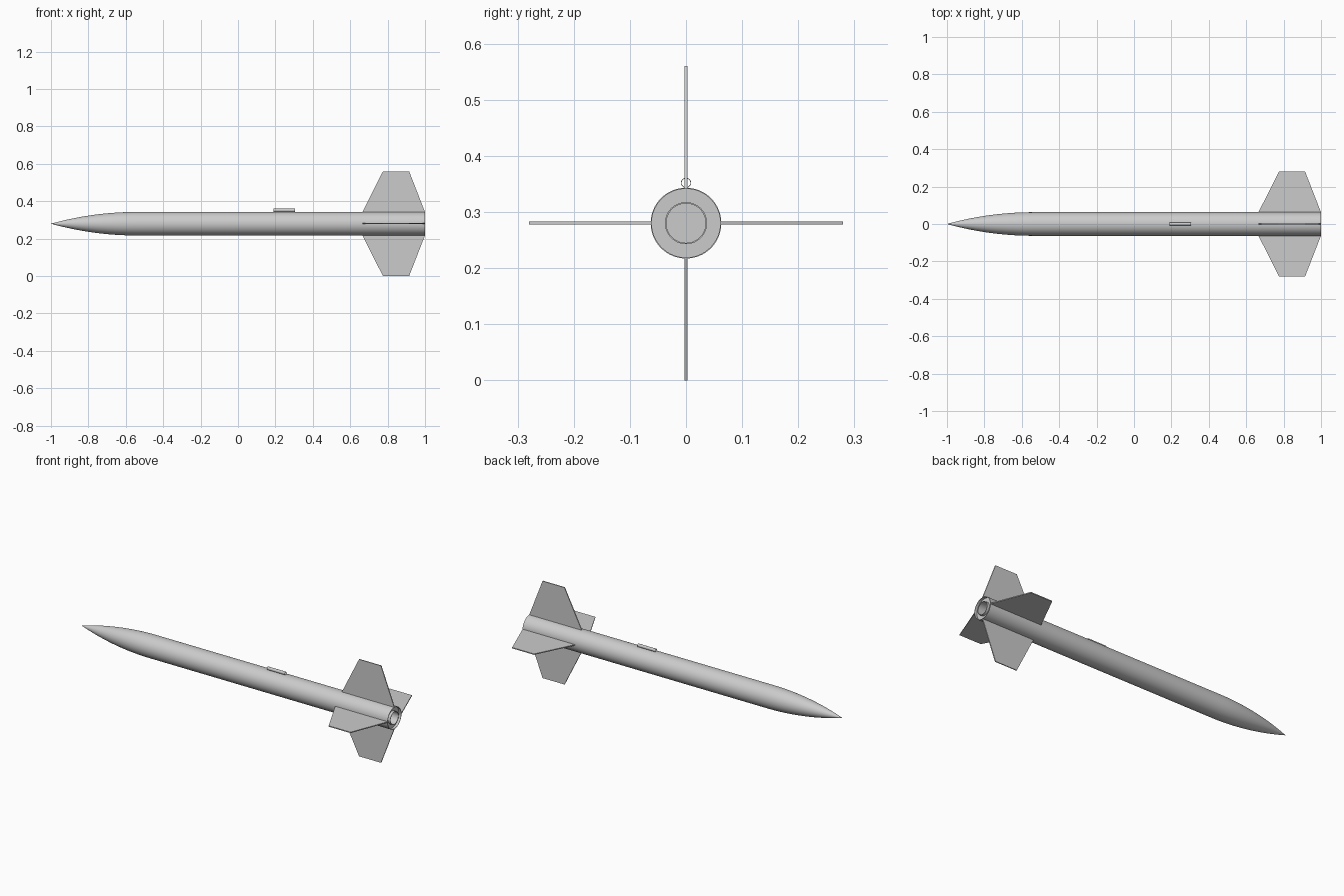
import bpy, bmesh, math
from mathutils import Matrix

if "Cube" in bpy.data.objects:
    bpy.data.objects.remove(bpy.data.objects["Cube"])

AXIS_Z = 0.28
R = 0.063
SEGS = 64


def make_object(name, bm, smooth=False):
    bmesh.ops.recalc_face_normals(bm, faces=bm.faces[:])
    mesh = bpy.data.meshes.new(name)
    bm.to_mesh(mesh)
    bm.free()
    obj = bpy.data.objects.new(name, mesh)
    bpy.context.collection.objects.link(obj)
    if smooth:
        bpy.ops.object.select_all(action='DESELECT')
        bpy.context.view_layer.objects.active = obj
        obj.select_set(True)
        bpy.ops.object.shade_smooth_by_angle(angle=math.radians(30))
    return obj


def lathe(name, profile, z=AXIS_Z, segs=SEGS, closed=False):
    """Revolve (x, radius) points around the x axis at height z."""
    bm = bmesh.new()
    verts = [bm.verts.new((x, 0, r)) for x, r in profile]
    edges = [bm.edges.new(p) for p in zip(verts, verts[1:])]
    if closed:
        edges.append(bm.edges.new((verts[-1], verts[0])))
    bmesh.ops.spin(bm, geom=verts + edges, cent=(0, 0, 0), axis=(1, 0, 0),
                   angle=math.tau, steps=segs, use_duplicate=False)
    bmesh.ops.remove_doubles(bm, verts=bm.verts[:], dist=1e-5)
    bmesh.ops.translate(bm, verts=bm.verts[:], vec=(0, 0, z))
    return make_object(name, bm, smooth=True)


def tube(name, x0, x1, outer, inner, **kw):
    return lathe(name, [(x0, outer), (x1, outer), (x1, inner), (x0, inner)],
                 closed=True, **kw)


# Nose cone: tangent ogive
L = 0.46
rho = (R * R + L * L) / (2 * R)
ogive = []
for i in range(25):
    d = L * i / 24
    ogive.append((-1 + d, math.sqrt(rho ** 2 - (L - d) ** 2) + R - rho))
ogive[0] = (-1, 0)
lathe("nose_cone", ogive + [(-1 + L, 0)])

# Main airframe, and the motor mount recessed in its tail
tube("body_tube", -1 + L, 1.0, R, R - 0.002)
tube("centering_ring", 0.975, 0.985, R - 0.002, 0.0375)
tube("motor_tube", 0.665, 1.0, 0.0375, 0.035)
lathe("motor_block", [(0.665, 0), (0.665, 0.035), (0.68, 0.035), (0.68, 0)])

# Launch lug on top of the body
tube("launch_lug", 0.19, 0.305, 0.009, 0.0078, z=AXIS_Z + R + 0.009, segs=32)

# Four fins around the tail
T = 0.0054
OUTLINE = [(0.665, R - 0.001), (0.775, 0.28), (0.915, 0.28), (1.0, R - 0.001)]
for i, side in enumerate(("top", "left", "bottom", "right")):
    bm = bmesh.new()
    face = bm.faces.new([bm.verts.new((x, -T / 2, r)) for x, r in OUTLINE])
    ext = bmesh.ops.extrude_face_region(bm, geom=[face], use_keep_orig=True)
    moved = [g for g in ext["geom"] if isinstance(g, bmesh.types.BMVert)]
    bmesh.ops.translate(bm, verts=moved, vec=(0, T, 0))
    bm.transform(Matrix.Translation((0, 0, AXIS_Z))
                 @ Matrix.Rotation(i * math.pi / 2, 4, 'X'))
    make_object("fin_" + side, bm)
